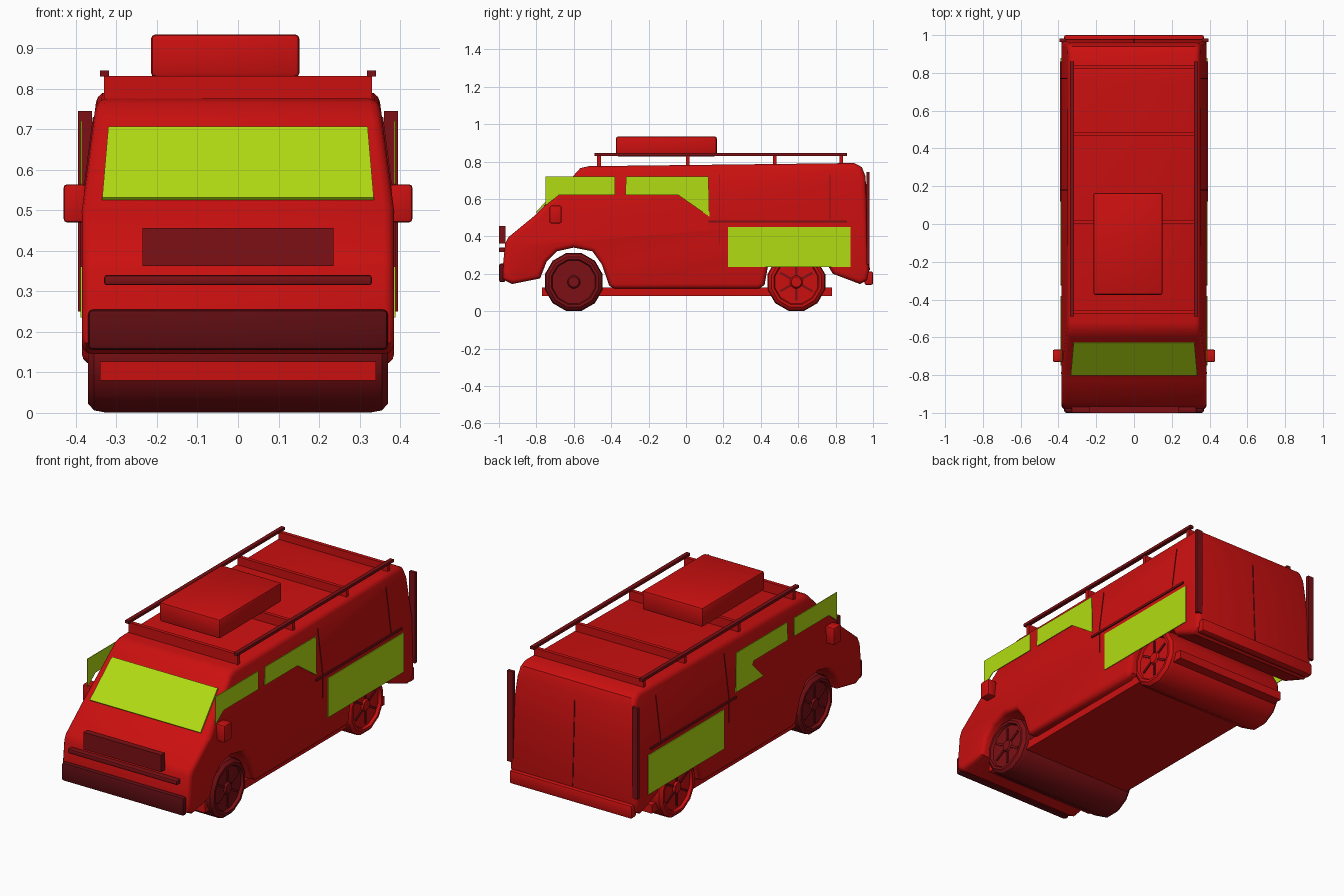
import bpy, bmesh, math
from mathutils import Vector

if "Cube" in bpy.data.objects:
    bpy.data.objects.remove(bpy.data.objects["Cube"], do_unlink=True)


def material(name, rgb):
    m = bpy.data.materials.new(name)
    m.use_nodes = True
    m.diffuse_color = (*rgb, 1)
    m.node_tree.nodes["Principled BSDF"].inputs["Base Color"].default_value = (*rgb, 1)
    return m


RED = material("red paint", (0.6, 0.005, 0.005))
DARK = material("dark red trim", (0.2, 0.005, 0.007))
DEEP = material("deep red bumper", (0.11, 0.004, 0.006))
LIME = material("lime glass", (0.45, 0.72, 0.006))
made = []


def finish(name, bm, mat):
    bmesh.ops.recalc_face_normals(bm, faces=bm.faces)
    me = bpy.data.meshes.new(name)
    bm.to_mesh(me)
    bm.free()
    me.materials.append(mat)
    ob = bpy.data.objects.new(name, me)
    bpy.context.collection.objects.link(ob)
    made.append(ob)
    return ob


def prism_mesh(pts, axis, a, b):
    """Outline in the plane across the axis, extruded from a to b."""
    bm = bmesh.new()
    place = (lambda p, t: (t, p[0], p[1])) if axis == "x" else (lambda p, t: (p[0], t, p[1]))
    face = bm.faces.new([bm.verts.new(place(p, a)) for p in pts])
    ext = bmesh.ops.extrude_face_region(bm, geom=[face])
    shift = Vector((b - a, 0, 0) if axis == "x" else (0, b - a, 0))
    bmesh.ops.translate(bm, vec=shift, verts=[v for v in ext["geom"] if isinstance(v, bmesh.types.BMVert)])
    bmesh.ops.recalc_face_normals(bm, faces=bm.faces)
    return bm


def prism(name, pts, axis, a, b, mat):
    return finish(name, prism_mesh(pts, axis, a, b), mat)


def box(name, x, y, z, mat, bevel=0.0):
    bm = prism_mesh([(y[0], z[0]), (y[1], z[0]), (y[1], z[1]), (y[0], z[1])], "x", *x)
    if bevel:
        bmesh.ops.bevel(bm, geom=bm.edges[:], offset=bevel, segments=2, profile=0.5, affect="EDGES")
    return finish(name, bm, mat)


# Body: side outline extruded across, sides leaning in above the waist, rim rounded
outline = [
    (-0.98, 0.17), (-0.93, 0.145), (-0.78, 0.175), (-0.745, 0.265), (-0.69, 0.32),
    (-0.6, 0.34), (-0.5, 0.32), (-0.45, 0.25), (-0.41, 0.135), (-0.38, 0.12),
    (0.39, 0.12), (0.42, 0.14), (0.44, 0.25), (0.49, 0.32), (0.59, 0.34),
    (0.7, 0.32), (0.755, 0.25), (0.785, 0.2), (0.93, 0.145), (0.97, 0.165),
    (0.98, 0.22), (0.96, 0.72), (0.94, 0.77), (0.9, 0.792), (0.75, 0.79),
    (-0.52, 0.775), (-0.565, 0.765), (-0.6, 0.726), (-0.81, 0.51),
    (-0.95, 0.395), (-0.967, 0.36), (-0.982, 0.21)]
HALF, WAIST, LEAN = 0.385, 0.5, 0.13


def side_x(z):
    return HALF - max(0, z - WAIST) * LEAN


bm = prism_mesh(outline, "x", -HALF, HALF)
bmesh.ops.bisect_plane(bm, geom=bm.verts[:] + bm.edges[:] + bm.faces[:],
                       plane_co=(0, 0, WAIST), plane_no=(0, 0, 1))
for v in bm.verts:
    v.co.x = math.copysign(side_x(v.co.z), v.co.x)
bm.normal_update()
rim = [e for e in bm.edges if len(e.link_faces) == 2
       and sum(abs(f.normal.x) > 0.7 for f in e.link_faces) == 1]
bmesh.ops.bevel(bm, geom=rim, offset=0.025, segments=3, profile=0.5,
                affect="EDGES", clamp_overlap=False)
finish("body", bm, RED)

# Windscreen plate
glass = prism("windscreen", [(-0.627, 0.7), (-0.797, 0.525), (-0.803, 0.531), (-0.633, 0.706)],
              "x", -0.335, 0.335, LIME)
for v in glass.data.vertices:
    if v.co.z > 0.6:
        v.co.x *= 0.955

# Chassis plate
box("chassis", (-0.34, 0.34), (-0.77, 0.78), (0.08, 0.127), RED)

# Nose and tail fittings
box("front_bumper", (-0.37, 0.37), (-1, -0.965), (0.155, 0.255), DEEP, 0.012)
box("nose_bar", (-0.33, 0.33), (-1, -0.965), (0.315, 0.34), DARK, 0.006)
box("grille", (-0.235, 0.235), (-1, -0.965), (0.363, 0.456), DARK)
box("rear_bumper", (-0.37, 0.37), (0.955, 1), (0.14, 0.212), RED, 0.01)
prism("rear_door_seam", [(0.976, 0.22), (0.983, 0.22), (0.965, 0.68), (0.958, 0.68)],
      "x", -0.003, 0.003, DARK)

# Roof box and rack
box("roof_box", (-0.215, 0.152), (-0.375, 0.165), (0.828, 0.934), RED, 0.012)
for i, y in enumerate((-0.465, 0.01, 0.475, 0.83)):
    box(f"rack_crossbar_{i + 1}", (-0.33, 0.33), (y - 0.01, y + 0.01), (0.77, 0.831), RED)

# Side parts, repeated on both sides
front_window = [(-0.75, 0.72), (-0.38, 0.72), (-0.38, 0.62), (-0.68, 0.62), (-0.75, 0.565)]
rear_window = [(-0.32, 0.72), (0.12, 0.72), (0.125, 0.505), (-0.115, 0.505), (-0.02, 0.6),
               (-0.03, 0.62), (-0.325, 0.62)]
left_rear_window = [(-0.32, 0.72), (0.12, 0.72), (0.125, 0.505), (-0.04, 0.62), (-0.325, 0.62)]
lower_panel = [(0.225, 0.235), (0.88, 0.235), (0.88, 0.45), (0.225, 0.45)]

for side, s in (("left", 1), ("right", -1)):
    window = left_rear_window if s > 0 else rear_window
    for part, pts in (("front_window", front_window), ("rear_window", window),
                      ("lower_panel", lower_panel)):
        prism(f"{side}_{part}", pts, "x", s * 0.385, s * 0.389, LIME)
    box(f"{side}_mirror", (s * 0.375, s * 0.43), (-0.73, -0.665), (0.47, 0.564), RED, 0.008)
    box(f"{side}_rack_rail", (s * 0.318, s * 0.34), (-0.49, 0.86), (0.83, 0.845), DARK)
    box(f"{side}_rear_post", (s * 0.36, s * 0.395), (0.964, 0.982), (0.25, 0.745), DARK)
    box(f"{side}_side_rail", (s * 0.38, s * 0.392), (0.12, 0.86), (0.473, 0.485), DARK)
    for n, y, low in (("front", 0.18, 0.36), ("rear", 0.77, 0.49)):
        heights = (low, WAIST, 0.73)
        outer = [(s * (side_x(z) + 0.003), z) for z in heights]
        inner = [(s * (side_x(z) - 0.003), z) for z in reversed(heights)]
        prism(f"{side}_{n}_door_seam", outer + inner, "y", y - 0.002, y + 0.002, DARK)

# Wheels: each pair is one lathed drum with recessed rims
SIDES = 12
half_profile = [(0.33, 0.16), (0.355, 0.155), (0.37, 0.138), (0.37, 0.124), (0.355, 0.118),
                (0.355, 0.035), (0.365, 0.028)]
profile = [(-x, r) for x, r in reversed(half_profile)] + half_profile


def wheel_pair(name, cy, cz, mat):
    bm = bmesh.new()
    rings = []
    for x, r in profile:
        angles = [(k + 0.5) * math.tau / SIDES for k in range(SIDES)]
        rings.append([bm.verts.new((x, cy + r * math.sin(a), cz + r * math.cos(a))) for a in angles])
    for r0, r1 in zip(rings, rings[1:]):
        for k in range(SIDES):
            n = (k + 1) % SIDES
            bm.faces.new((r0[k], r0[n], r1[n], r1[k]))
    bm.faces.new(rings[0])
    bm.faces.new(rings[-1])
    finish(name + "_wheels", bm, mat)
    for side, s in (("left", 1), ("right", -1)):
        for k in range(6):
            a = (k + 0.5) * math.tau / 6
            c, d = math.cos(a), math.sin(a)
            pts = [(cy + r * c - w * d, cz + r * d + w * c)
                   for r, w in ((0.035, -0.006), (0.1, -0.006), (0.1, 0.006), (0.035, 0.006))]
            prism(f"{name}_{side}_spoke_{k + 1}", pts, "x", s * 0.35, s * 0.361, DARK)


wheel_pair("front", -0.6, 0.156, DARK)
wheel_pair("rear", 0.59, 0.156, RED)

# Smooth shading with sharp edges kept
bpy.ops.object.select_all(action="DESELECT")
for ob in made:
    ob.select_set(True)
bpy.context.view_layer.objects.active = made[0]
bpy.ops.object.shade_smooth_by_angle(angle=math.radians(35))
